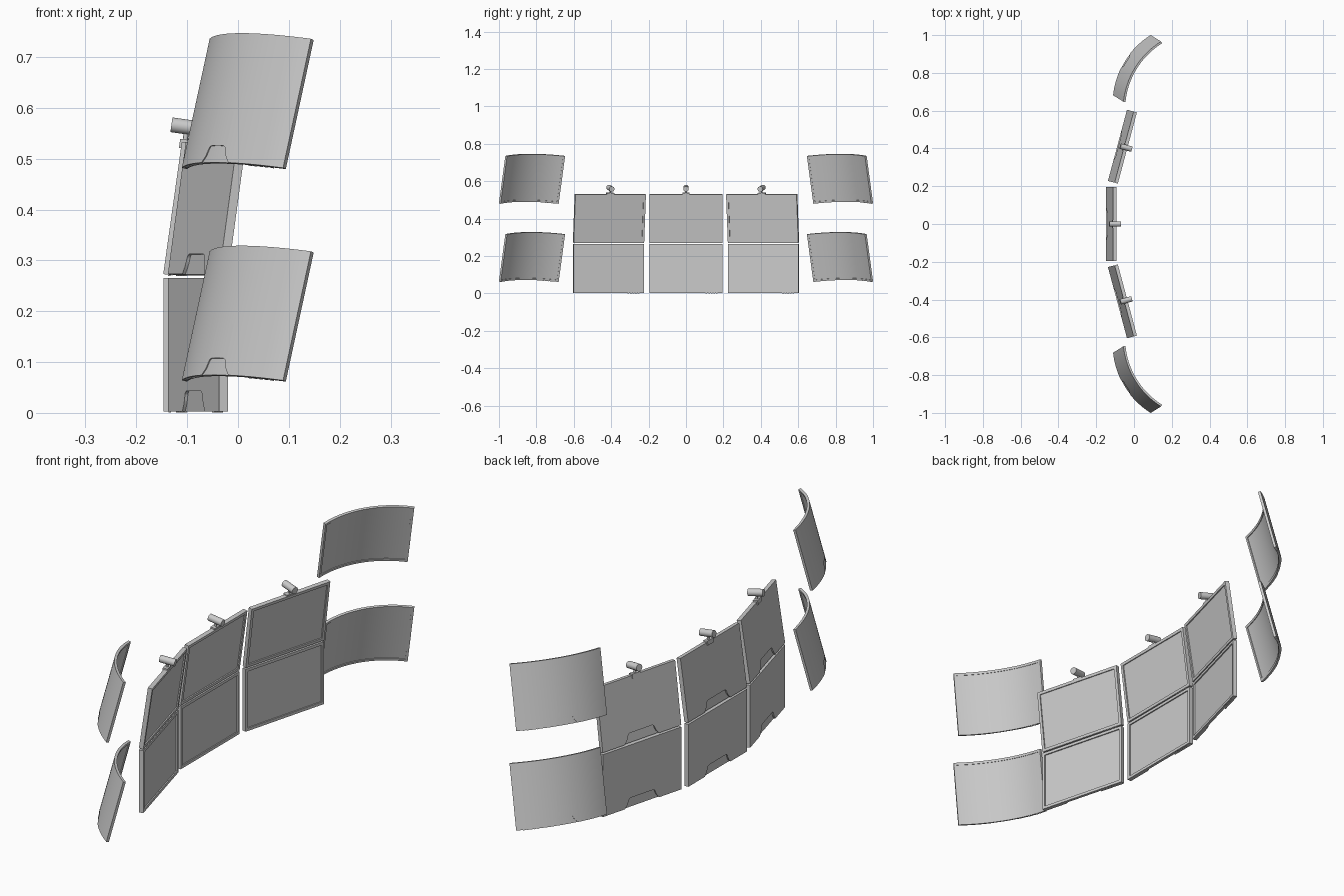
import bpy, bmesh
from math import radians, sin, cos, pi
from mathutils import Matrix, Vector

if "Cube" in bpy.data.objects:
    bpy.data.objects.remove(bpy.data.objects["Cube"])

W, H, T = 0.39, 0.262, 0.018      # panel width, height, depth
RADIUS = 0.415                    # bend radius of curved screens


def place(x, y, z, yaw, tilt):
    return (Matrix.Translation((x, y, z)) @ Matrix.Rotation(radians(yaw), 4, 'Z')
            @ Matrix.Rotation(radians(tilt), 4, 'Y'))


def finish(name, bm, mat):
    bmesh.ops.recalc_face_normals(bm, faces=bm.faces)
    me = bpy.data.meshes.new(name)
    bm.to_mesh(me)
    bm.free()
    ob = bpy.data.objects.new(name, me)
    bpy.context.collection.objects.link(ob)
    ob.matrix_world = mat
    bpy.ops.object.select_all(action='DESELECT')
    ob.select_set(True)
    bpy.context.view_layer.objects.active = ob
    bpy.ops.object.shade_smooth_by_angle(angle=radians(30))
    return ob


def add_box(bm, lo, hi):
    lo, hi = Vector(lo), Vector(hi)
    size = hi - lo
    m = Matrix.Translation((lo + hi) / 2) @ Matrix.Diagonal((*size, 1))
    bmesh.ops.create_cube(bm, size=1, matrix=m)


def notch_profile(w, h):
    # half-trapezoid with rounded top corner, mirrored
    r = 0.35 * h
    cx, cz = w / 2 - 0.018 - r, h - r
    half = [(w / 2, 0.0), (w / 2 - 0.012, 0.35 * h)]
    half += [(cx + r * cos(a * pi / 8), cz + r * sin(a * pi / 8)) for a in range(5)]
    return [(-y, z) for y, z in half] + [(y, z) for y, z in reversed(half)]


def panel(name, mat, t=T, curved=False, notch=(0.17, 0.04, 0.006), bezel=0.012, recess=0.005):
    bm = bmesh.new()

    def ring(x, pts):
        return [bm.verts.new((x, y, z)) for y, z in pts]

    def rect(b):
        return [(-W / 2 + b, b), (W / 2 - b, b), (W / 2 - b, H - b), (-W / 2 + b, H - b)]

    # back shell with cable notch open at the bottom edge
    prof = notch_profile(notch[0], notch[1])
    B = ring(0, rect(0))
    O = ring(0, prof)
    N = ring(notch[2], prof)
    F = ring(t, rect(0))
    I = ring(t, rect(bezel))
    J = ring(t - recess, rect(bezel))
    bm.faces.new([B[0], *O, B[1], B[2], B[3]])
    bm.faces.new(N)
    for i in range(len(prof) - 1):
        bm.faces.new((O[i], O[i + 1], N[i + 1], N[i]))
    # casing sides, bezel and sunken screen
    bm.faces.new([F[0], F[1], B[1], O[-1], N[-1], N[0], O[0], B[0]])
    for i in (1, 2, 3):
        j = (i + 1) % 4
        bm.faces.new((B[i], B[j], F[j], F[i]))
    for i in range(4):
        j = (i + 1) % 4
        bm.faces.new((F[i], F[j], I[j], I[i]))
        bm.faces.new((I[i], I[j], J[j], J[i]))
    bm.faces.new(J)
    # control buttons under the lower edge
    for k in range(5):
        y = 0.105 + 0.014 * k
        add_box(bm, (t - 0.008, y, -0.002), (t - 0.003, y + 0.008, 0.001))
    bmesh.ops.recalc_face_normals(bm, faces=bm.faces)
    if curved:
        n = 24
        for k in range(1, n):
            bmesh.ops.bisect_plane(bm, geom=bm.verts[:] + bm.edges[:] + bm.faces[:], dist=1e-5,
                                   plane_co=(0, -W / 2 + W * k / n, 0), plane_no=(0, 1, 0))
        for v in bm.verts:
            a, r = v.co.y / RADIUS, RADIUS - v.co.x
            v.co.x, v.co.y = RADIUS - r * cos(a), r * sin(a)
    return finish(name, bm, mat)


def webcam(name, mat):
    bm = bmesh.new()
    # barrel
    bmesh.ops.create_cone(bm, cap_ends=True, segments=24, radius1=0.0145, radius2=0.0145, depth=0.062,
                          matrix=Matrix.Translation((0.006, 0, H + 0.031)) @ Matrix.Rotation(pi / 2, 4, 'Y'))
    # neck
    bmesh.ops.create_cone(bm, cap_ends=True, segments=12, radius1=0.005, radius2=0.005, depth=0.014,
                          matrix=Matrix.Translation((0.006, 0, H + 0.012)))
    # foot and rear clip
    add_box(bm, (-0.004, -0.02, H), (0.016, 0.02, H + 0.006))
    add_box(bm, (-0.004, -0.02, H - 0.012), (0, 0.02, H))
    finish(name, bm, mat)


# flat screens: centre column and two angled columns
for label, s in (("right", -1), ("centre", 0), ("left", 1)):
    x, y, yaw = (-0.0875, 0.4165 * s, -15 * s) if s else (-0.147, 0, 0)
    panel(label + "_lower_screen", place(x, y, 0.003, yaw, 0))
    upper = place(x, y, 0.273, yaw, 8)
    panel(label + "_upper_screen", upper)
    webcam(label + "_webcam", upper)

# curved wing screens, two per side
for label, s in (("right", -1), ("left", 1)):
    for level, z in (("lower", 0.075), ("upper", 0.493)):
        panel(f"{label}_{level}_curved_screen", place(-0.048, 0.864 * s, z, -32 * s, 14.3),
              t=0.011, curved=True, notch=(0.1, 0.034, 0.002), bezel=0.01, recess=0.003)
